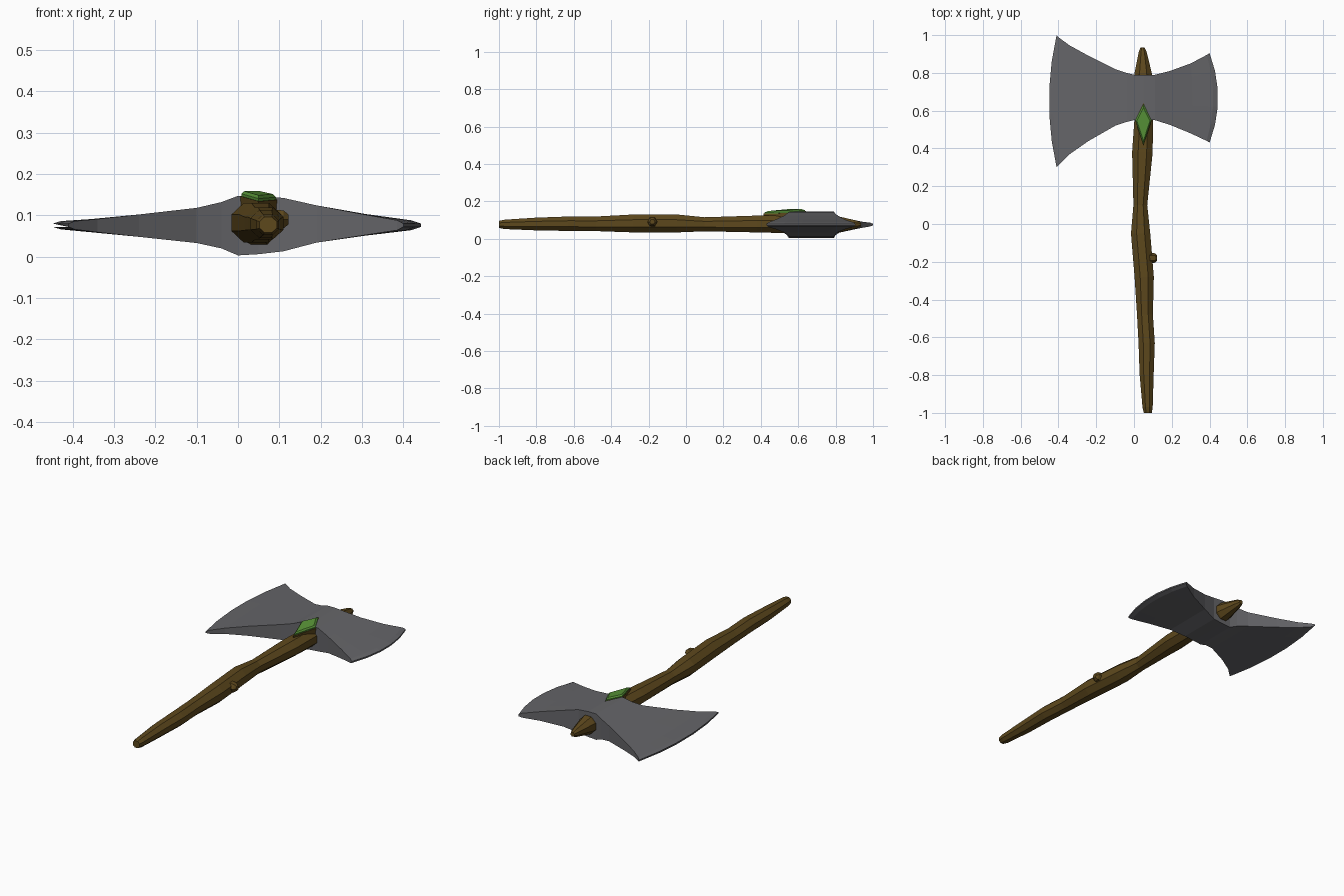
import bpy, bmesh, math
from mathutils import Vector


def material(name, rgb):
    m = bpy.data.materials.new(name)
    m.diffuse_color = (*rgb, 1)
    return m


def loft(name, rings, mat=None):
    """Skin a list of equal-length point rings and cap both ends."""
    bm = bmesh.new()
    vs = [[bm.verts.new(p) for p in r] for r in rings]
    n = len(rings[0])
    for a, b in zip(vs, vs[1:]):
        for i in range(n):
            j = (i + 1) % n
            bm.faces.new((a[i], a[j], b[j], b[i]))
    bm.faces.new(vs[0])
    bm.faces.new(vs[-1])
    bmesh.ops.recalc_face_normals(bm, faces=bm.faces)
    me = bpy.data.meshes.new(name)
    bm.to_mesh(me)
    bm.free()
    ob = bpy.data.objects.new(name, me)
    bpy.context.collection.objects.link(ob)
    if mat:
        me.materials.append(mat)
    return ob


wood = material("wood", (0.11, 0.065, 0.012))
green = material("green_gem", (0.10, 0.30, 0.04))
steel = material("steel", (0.13, 0.13, 0.14))

# Double-bladed head: x, y low, y high, z low, z high, outward bulge
stations = [
    (-0.41, 0.30, 1.00, 0.072, 0.080, -0.04),
    (-0.395, 0.315, 0.985, 0.066, 0.086, -0.035),
    (-0.34, 0.37, 0.945, 0.059, 0.091, -0.015),
    (-0.24, 0.44, 0.89, 0.048, 0.102, 0),
    (-0.10, 0.52, 0.82, 0.033, 0.118, 0),
    (-0.04, 0.54, 0.80, 0.020, 0.132, 0),
    (0.00, 0.55, 0.79, 0.003, 0.147, 0),
    (0.05, 0.553, 0.79, 0.006, 0.147, 0),
    (0.11, 0.55, 0.79, 0.013, 0.142, 0),
    (0.19, 0.525, 0.81, 0.034, 0.124, 0),
    (0.30, 0.48, 0.85, 0.051, 0.103, 0.01),
    (0.385, 0.44, 0.895, 0.064, 0.088, 0.035),
    (0.40, 0.43, 0.905, 0.072, 0.080, 0.045),
]
ts = [-1, -0.6, -0.2, 0.2, 0.6, 1]


def blade_ring(x, y0, y1, z0, z1, bulge):
    row = [(x + bulge * (1 - t * t), y0 + (y1 - y0) * (t + 1) / 2) for t in ts]
    return [(*p, z1) for p in row] + [(*p, z0) for p in reversed(row)]


loft("axe_head", [blade_ring(*s) for s in stations], steel)

# Gnarled wooden handle: y, x low, x high, z low, z high
sections = [
    (-1.00, 0.052, 0.094, 0.058, 0.096),
    (-0.97, 0.045, 0.099, 0.052, 0.102),
    (-0.80, 0.030, 0.104, 0.045, 0.113),
    (-0.63, 0.024, 0.110, 0.042, 0.119),
    (-0.48, 0.016, 0.100, 0.041, 0.119),
    (-0.28, 0.003, 0.105, 0.034, 0.130),
    (-0.05, -0.016, 0.086, 0.034, 0.130),
    (0.10, -0.003, 0.070, 0.040, 0.115),
    (0.38, -0.010, 0.099, 0.034, 0.124),
    (0.55, 0.002, 0.100, 0.030, 0.125),
    (0.80, 0.003, 0.094, 0.030, 0.123),
    (0.91, 0.025, 0.067, 0.055, 0.098),
    (0.935, 0.034, 0.056, 0.065, 0.088),
]


def oval(y, x0, x1, z0, z1, n=8):
    k = math.cos(math.pi / n)
    return [((x0 + x1) / 2 + (x1 - x0) / 2 * math.cos(a) / k, y,
             (z0 + z1) / 2 + (z1 - z0) / 2 * math.sin(a) / k)
            for a in (2 * math.pi * (i + 0.5) / n for i in range(n))]


loft("handle", [oval(*s) for s in sections], wood)

# Cut branch stub on the side of the handle
loft("branch_stub", [[(x, -0.18 + r * math.cos(i * math.pi / 3), 0.09 + r * math.sin(i * math.pi / 3))
                      for i in range(6)]
                     for x, r in ((0.07, 0.03), (0.11, 0.025), (0.122, 0.014))], wood)


# Diamond gem in a wooden seat
def diamond(scale, z):
    pts = [(0, 0.105), (0.042, 0.02), (0, -0.11), (-0.042, 0.02)]
    return [(0.05 + x * scale, 0.53 + y * scale, z + 0.06 * y * scale - 0.1 * x * scale)
            for x, y in pts]


loft("gem_seat", [diamond(1.0, 0.110), diamond(1.06, 0.141)], wood)
loft("gem", [diamond(1.0, 0.139), diamond(1.0, 0.147), diamond(0.82, 0.154)], green)
